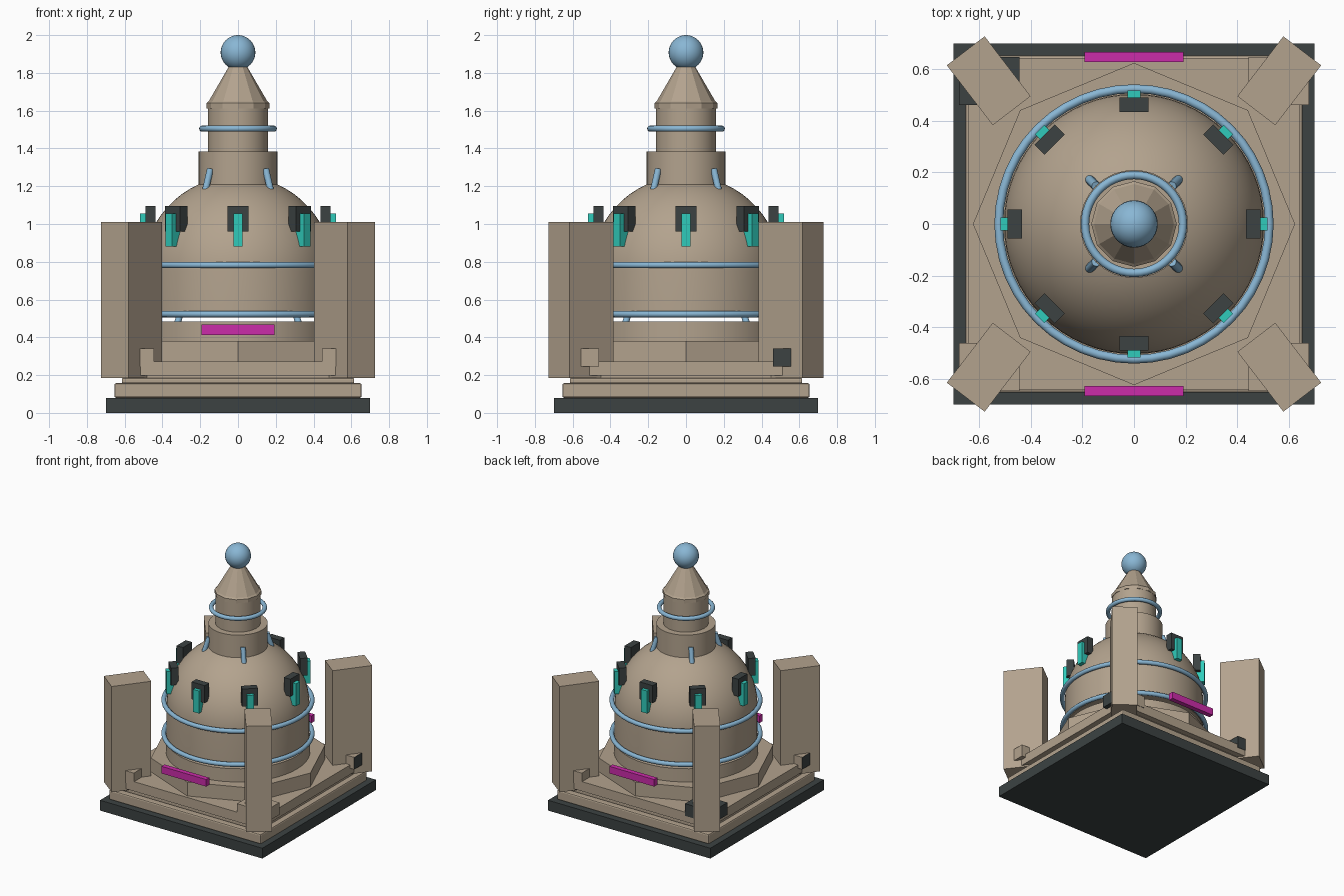
import bpy, bmesh, math
from mathutils import Matrix, Vector

if "Cube" in bpy.data.objects:
    bpy.data.objects.remove(bpy.data.objects["Cube"])


def material(name, r, g, b):
    m = bpy.data.materials.new(name)
    m.use_nodes = True
    m.diffuse_color = (r, g, b, 1)
    m.node_tree.nodes["Principled BSDF"].inputs["Base Color"].default_value = (r, g, b, 1)
    return m


tan = material("sandstone tan", 0.45, 0.365, 0.27)
dark = material("charcoal", 0.045, 0.055, 0.055)
blue = material("sky blue", 0.25, 0.47, 0.66)
teal = material("teal", 0.03, 0.6, 0.5)
magenta = material("magenta", 0.6, 0.025, 0.4)


def finish(name, bm, mat, smooth=False):
    bmesh.ops.recalc_face_normals(bm, faces=bm.faces)
    mesh = bpy.data.meshes.new(name)
    bm.to_mesh(mesh)
    bm.free()
    obj = bpy.data.objects.new(name, mesh)
    bpy.context.collection.objects.link(obj)
    mesh.materials.append(mat)
    if smooth:
        bpy.ops.object.select_all(action="DESELECT")
        obj.select_set(True)
        bpy.context.view_layer.objects.active = obj
        bpy.ops.object.shade_smooth_by_angle(angle=math.radians(35))
    return obj


def box(name, size, loc, mat, turn=0, bevel=0):
    bm = bmesh.new()
    bmesh.ops.create_cube(bm, size=1)
    bmesh.ops.scale(bm, vec=size, verts=bm.verts)
    if bevel:
        bmesh.ops.bevel(bm, geom=bm.edges[:], offset=bevel, segments=2, affect="EDGES", profile=0.5)
    bmesh.ops.transform(bm, matrix=Matrix.Translation(loc) @ Matrix.Rotation(turn, 4, "Z"), verts=bm.verts)
    return finish(name, bm, mat)


def slab(name, half, z0, z1, mat, bevel=0):
    return box(name, (2 * half, 2 * half, z1 - z0), (0, 0, (z0 + z1) / 2), mat, bevel=bevel)


def revolve(name, profile, sides, mat, smooth=True):
    """Spin an (r, z) profile about z; open ends are capped."""
    bm = bmesh.new()
    rings = []
    for r, z in profile:
        rings.append([bm.verts.new((r * math.cos(a), r * math.sin(a), z))
                      for a in (math.tau * i / sides for i in range(sides))])
    for low, high in zip(rings, rings[1:]):
        for i in range(sides):
            j = (i + 1) % sides
            bm.faces.new((low[i], low[j], high[j], high[i]))
    bm.faces.new(rings[0])
    bm.faces.new(rings[-1])
    return finish(name, bm, mat, smooth)


def hoop(name, radius, tube, z):
    bpy.ops.mesh.primitive_torus_add(location=(0, 0, z), major_radius=radius, minor_radius=tube,
                                     major_segments=48, minor_segments=12)
    obj = bpy.context.object
    obj.name = name
    obj.data.materials.append(blue)
    bpy.ops.object.shade_smooth()


def strut(name, start, end, radius):
    a, b = Vector(start), Vector(end)
    bm = bmesh.new()
    bmesh.ops.create_cone(bm, cap_ends=True, segments=12, radius1=radius, radius2=radius, depth=(b - a).length)
    rot = (b - a).to_track_quat("Z", "Y").to_matrix().to_4x4()
    bmesh.ops.transform(bm, matrix=Matrix.Translation((a + b) / 2) @ rot, verts=bm.verts)
    finish(name, bm, blue, True)


# Stepped base
slab("foundation", 0.70, 0, 0.08, dark)
slab("base_slab", 0.655, 0.08, 0.157, tan, 0.01)
slab("base_step", 0.615, 0.157, 0.184, tan, 0.006)
slab("base_recess", 0.60, 0.184, 0.20, tan)
slab("upper_slab", 0.645, 0.197, 0.272, tan)
revolve("octagon_plinth", [(0.625, 0.27), (0.625, 0.38)], 8, tan, False)
revolve("round_plinth", [(0.51, 0.38), (0.51, 0.483)], 48, tan)

# Domed body, floating just above the plinth
R, spring = 0.505, 0.75
dome = [(R * math.cos(t), spring + R * math.sin(t))
        for t in (math.radians(d) for d in range(0, 85, 6))]
revolve("domed_body", [(R, 0.515)] + dome, 64, tan)
hoop("lower_hoop", 0.525, 0.017, 0.523)
hoop("upper_hoop", 0.525, 0.017, 0.783)

# Neck, spire and finial
revolve("neck", [(0.21, 1.18), (0.21, 1.385)], 32, tan)
revolve("turret", [(0.16, 1.38), (0.16, 1.62)], 32, tan)
revolve("spire", [(0.166, 1.612), (0.166, 1.64), (0.155, 1.65), (0.03, 1.865)], 12, tan, False)
hoop("turret_hoop", 0.19, 0.016, 1.505)
bpy.ops.mesh.primitive_uv_sphere_add(segments=32, ring_count=16, radius=0.092, location=(0, 0, 1.908))
finial = bpy.context.object
finial.name = "finial_ball"
finial.data.materials.append(blue)
bpy.ops.object.shade_smooth()

# Hooded lights around the dome
for i in range(8):
    a = math.tau * i / 8
    c, s = math.cos(a), math.sin(a)
    box(f"light_hood_{i}", (0.055, 0.112, 0.135), (0.463 * c, 0.463 * s, 1.028), dark, a)
    box(f"light_strip_{i}", (0.075, 0.05, 0.175), (0.48 * c, 0.48 * s, 0.968), teal, a)

# Corner pillars, corner blocks and struts
for sx in (-1, 1):
    for sy in (-1, 1):
        side = ("front" if sy < 0 else "back") + ("_left" if sx > 0 else "_right")
        box("pillar_" + side, (0.293, 0.185, 0.825), (0.564 * sx, 0.556 * sy, 0.5975), tan,
            math.radians(52.5) * sx * sy)
        block = box("corner_block_" + side, (0.235, 0.187, 0.095),
                    (0.5625 * sx, 0.5545 * sy, 0.2925), dark if (sx, sy) == (-1, 1) else tan)
        if sx == sy:
            block.data.materials.append(dark)
            for f in block.data.polygons:
                f.material_index = int(f.normal.x * sx > 0.5 or f.normal.z < -0.5)
        strut("body_strut_" + side, (0.325 * sx, 0.325 * sy, 0.46), (0.295 * sx, 0.295 * sy, 0.56), 0.018)
        strut("neck_strut_" + side, (0.172 * sx, 0.172 * sy, 1.18), (0.147 * sx, 0.147 * sy, 1.29), 0.018)

# Bright bars at front and back
for sy, side in ((-1, "front"), (1, "back")):
    box("bar_" + side, (0.385, 0.038, 0.055), (0, 0.648 * sy, 0.44), magenta)
